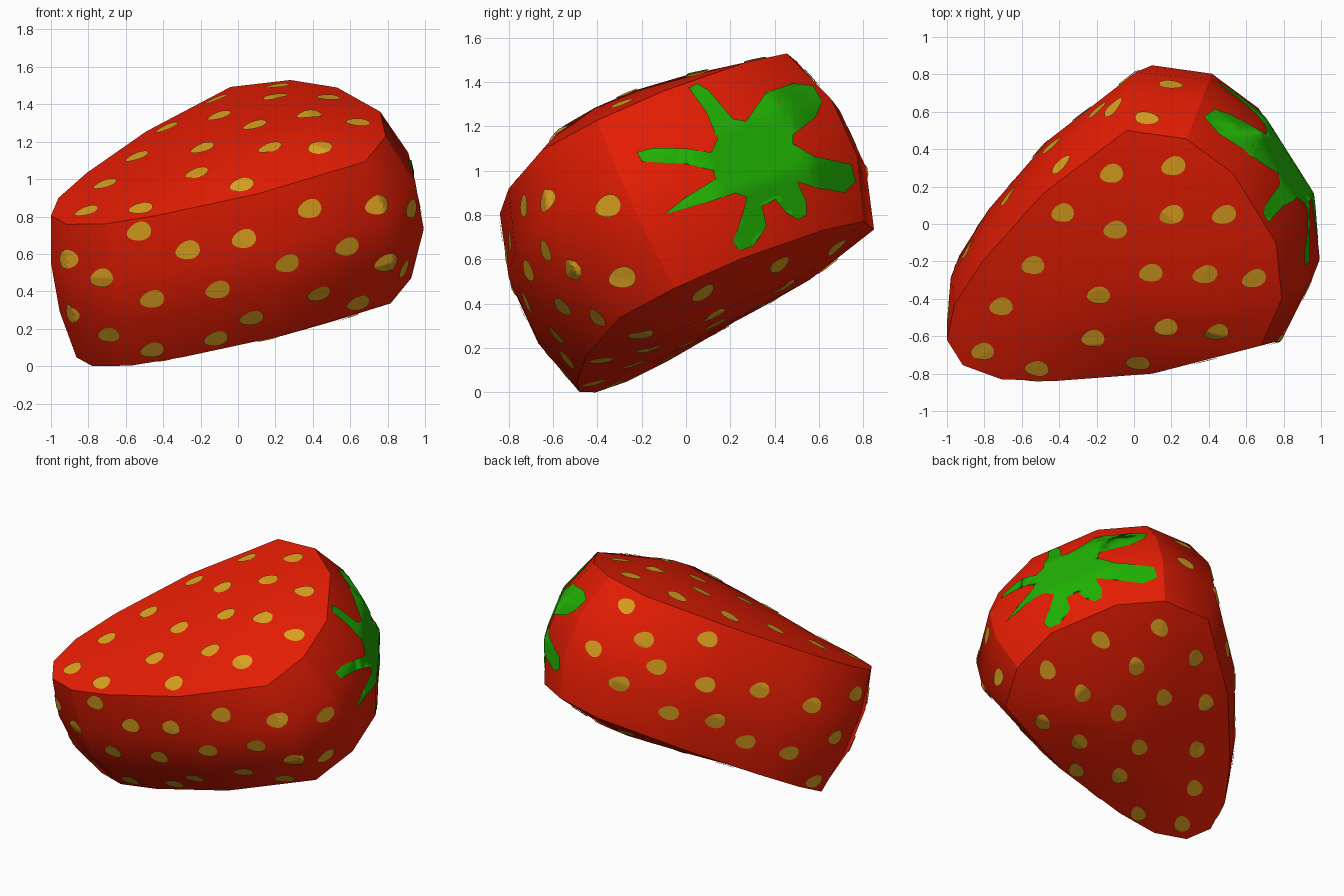
import bpy
import bmesh
import math
from mathutils import Vector
from mathutils.bvhtree import BVHTree

cube = bpy.data.objects.get("Cube")
if cube:
    bpy.data.objects.remove(cube)


def make_material(name, color):
    mat = bpy.data.materials.new(name)
    mat.use_nodes = True
    mat.diffuse_color = (*color, 1)
    bsdf = next(n for n in mat.node_tree.nodes if n.type == 'BSDF_PRINCIPLED')
    bsdf.inputs["Base Color"].default_value = (*color, 1)
    bsdf.inputs["Roughness"].default_value = 0.8
    return mat


red = make_material("berry red", (0.78, 0.012, 0.001))
gold = make_material("seed gold", (0.70, 0.35, 0.014))
green = make_material("leaf green", (0.014, 0.43, 0.001))


def finish(bm, name, material):
    mesh = bpy.data.meshes.new(name)
    bm.to_mesh(mesh)
    bm.free()
    mesh.materials.append(material)
    obj = bpy.data.objects.new(name, mesh)
    bpy.context.collection.objects.link(obj)
    return obj


# Outline of the upper panel, which lies in a tilted plane
OUTLINE = [(-1, -.62), (-.915, -.755), (-.71, -.83), (-.43, -.84), (.1, -.8),
           (.68, -.65), (.79, -.4), (.76, -.1), (.53, .27), (.28, .455),
           (-.04, .5), (-.49, .16), (-.81, -.2), (-.96, -.43)]
NORMAL = Vector((-.18, -.46, 1)).normalized()
THICK = 0.845
SEAMS = (0, 2, 6, 9)


def on_panel(x, y):
    return Vector((x, y, .92 + .18 * (x - .1) + .46 * (y + .8)))


rim = [on_panel(x, y) for x, y in OUTLINE]
count = len(rim)
center = sum(rim, Vector()) / count


def outward(i):
    tangent = rim[(i + 1) % count] - rim[i - 1]
    return tangent.cross(NORMAL).normalized()


# Body: extruded outline with bulging sides and domed panels
bm = bmesh.new()


def dome_ring(side):
    base = 0 if side > 0 else -THICK
    return [bm.verts.new(center.lerp(p, .6) + NORMAL * (base + side * (.08 + .05 * p.x)))
            for p in rim]


rings = [dome_ring(1)]
for step in range(4):
    ring = []
    for i, p in enumerate(rim):
        bulge = 0
        if step in (1, 2):
            bulge = .045 if i == 0 else .07 + .025 * (p.x + 1)
        ring.append(bm.verts.new(p - NORMAL * THICK * step / 3 + outward(i) * bulge))
    rings.append(ring)
rings.append(dome_ring(-1))

for upper, lower in zip(rings, rings[1:]):
    for i in range(count):
        j = (i + 1) % count
        bm.faces.new((upper[i], lower[i], lower[j], upper[j]))
for ring, height in ((rings[0], .095), (rings[-1], -THICK - .095)):
    hub = bm.verts.new(center + NORMAL * height)
    for i in range(count):
        bm.faces.new((hub, ring[i], ring[(i + 1) % count]))
bmesh.ops.recalc_face_normals(bm, faces=bm.faces)
for face in bm.faces:
    face.smooth = True

# Sharp rims and side seams
for ring in (rings[1], rings[4]):
    for i in range(count):
        bm.edges.get((ring[i], ring[(i + 1) % count])).smooth = False
for i in SEAMS:
    for upper, lower in zip(rings[1:4], rings[2:5]):
        bm.edges.get((upper[i], lower[i])).smooth = False
tree = BVHTree.FromBMesh(bm)
finish(bm, "berry_body", red)

LIFT = 0.007
seeds = bmesh.new()


def add_seed(origin, direction, turn):
    """Lay one thin egg-shaped seed on the skin where the ray lands."""
    spot, normal, _, _ = tree.ray_cast(origin, direction)
    if spot is None:
        return
    across = Vector((0, 0, 1)).cross(normal)
    if abs(normal.z) > .8:
        across = Vector((1, 0, 0)) - normal * normal.x
    across.normalize()
    up = normal.cross(across)
    a = across * math.cos(turn) + up * math.sin(turn)
    b = normal.cross(a)

    def point(angle, size):
        egg = 1 + .2 * math.cos(angle)
        p = spot + size * (a * .067 * math.cos(angle) + b * .05 * egg * math.sin(angle))
        hit, n, _, _ = tree.ray_cast(p + normal * .1, -normal)
        return seeds.verts.new((hit or p) + (n or normal) * LIFT)

    n = 16
    angles = [math.tau * k / n for k in range(n)]
    hub = point(0, 0)
    loops = [[point(t, size / 4) for t in angles] for size in range(1, 5)]
    for k in range(n):
        m = (k + 1) % n
        seeds.faces.new((hub, loops[0][k], loops[0][m]))
        for inner, outer in zip(loops, loops[1:]):
            seeds.faces.new((inner[k], outer[k], outer[m], inner[m]))


# Seeds on the upper and lower panels
PANEL_SEEDS = [(-.81, -.68), (-.52, -.77), (.02, -.74), (.44, -.58), (-.71, -.44),
               (-.22, -.61), (.17, -.55), (-.54, -.22), (-.19, -.38), (.09, -.26),
               (.38, -.27), (.64, -.29), (-.38, .06), (-.1, -.03), (.2, .05),
               (.48, .05), (-.12, .27), (.21, .31)]
for x, y in PANEL_SEEDS:
    add_seed(Vector((x, y, 3)), Vector((0, 0, -1)), .35)
    below = on_panel(x, y) - NORMAL * 2
    add_seed(below, NORMAL, 2.4)

# Seeds on the front side
FRONT_SEEDS = [(-.53, .72), (-.27, .62), (.03, .68), (.38, .84), (.74, .86),
               (.92, .84), (-.73, .47), (-.46, .36), (-.11, .41), (.26, .55),
               (.58, .64), (.79, .55), (.88, .52), (-.92, .57), (-.89, .28),
               (-.69, .17), (-.46, .09), (-.12, .15), (.07, .26), (.43, .39),
               (.64, .34)]
for x, z in FRONT_SEEDS:
    add_seed(Vector((x, -3, z)), Vector((0, 1, 0)), .3)

# Seeds on the back side: position along the rim, share of the thickness
BACK_SEEDS = [(9.72, .13), (9.5, .52), (10.12, .3), (10.05, .68), (10.35, .46),
              (10.76, .14), (10.9, .46), (10.66, .76), (11.53, .37), (11.15, .7),
              (11.63, .78), (12.35, .76), (12.4, .36), (13.4, .93), (13.6, .2),
              (13.3, .55)]
for along, depth in BACK_SEEDS:
    i = int(along)
    j = (i + 1) % count
    facing = (rim[j] - rim[i]).cross(NORMAL).normalized()
    spot = rim[i].lerp(rim[j], along - i) - NORMAL * THICK * depth
    add_seed(spot + facing, -facing, -.2)
bmesh.ops.recalc_face_normals(seeds, faces=seeds.faces)
finish(seeds, "seeds", gold)

# Leaf crown: flat star outline sliced into a grid, then laid on the cap
LEAF = [(.01, 1.37), (.05, 1.39), (.1, 1.36), (.21, 1.23), (.27, 1.22), (.36, 1.35),
        (.48, 1.39), (.57, 1.38), (.61, 1.31), (.58, 1.24), (.48, 1.16), (.48, 1.12),
        (.58, 1.06), (.74, 1.03), (.76, .95), (.71, .9), (.6, .92), (.5, .95),
        (.54, .86), (.54, .8), (.5, .78), (.45, .81), (.4, .87), (.34, .84),
        (.36, .75), (.3, .66), (.24, .64), (.21, .68), (.25, .8), (.27, .88),
        (.22, .9), (.1, .86), (-.1, .8), (0, .88), (.13, .96), (.12, 1),
        (0, 1.03), (-.2, 1.04), (-.22, 1.08), (-.15, 1.1), (0, 1.1), (.11, 1.08),
        (.14, 1.14), (.09, 1.26)]
bm = bmesh.new()
bm.faces.new([bm.verts.new((0, y, z)) for y, z in LEAF])
bm.normal_update()
bmesh.ops.triangulate(bm, faces=bm.faces)
for axis, start in ((Vector((0, 1, 0)), -.2), (Vector((0, 0, 1)), .65)):
    for k in range(25):
        bmesh.ops.bisect_plane(bm, geom=bm.verts[:] + bm.edges[:] + bm.faces[:],
                               plane_co=axis * (start + k * .04), plane_no=axis)
bm.normal_update()
bmesh.ops.triangulate(bm, faces=bm.faces)
bm.normal_update()
for face in bm.faces:
    if face.normal.x < 0:
        face.normal_flip()
    face.smooth = True
for v in bm.verts:
    hit, normal, _, _ = tree.ray_cast(Vector((3, v.co.y, v.co.z)), Vector((-1, 0, 0)))
    if hit:
        v.co = hit + normal * LIFT
finish(bm, "leaf_crown", green)
